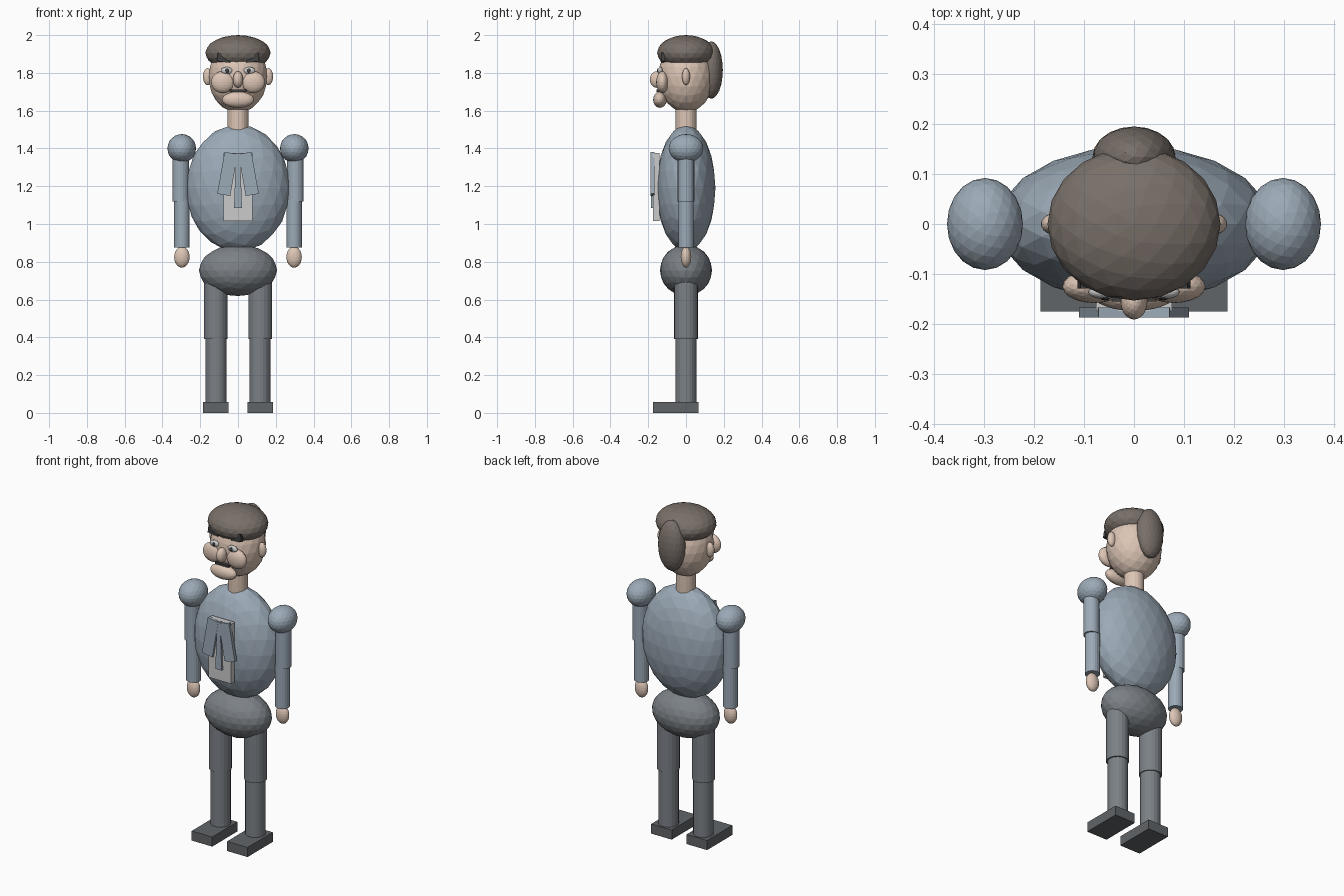
import bpy, math

if "Cube" in bpy.data.objects:
    bpy.data.objects.remove(bpy.data.objects["Cube"])

COLOURS = {
    "skin": (0.72, 0.56, 0.46, 1), "hair": (0.19, 0.16, 0.14, 1),
    "jacket": (0.33, 0.40, 0.47, 1), "trousers": (0.20, 0.22, 0.24, 1),
    "shoe": (0.12, 0.13, 0.14, 1), "cloth": (0.65, 0.65, 0.64, 1),
    "dark": (0.05, 0.05, 0.05, 1),
}
MATS = {}
for key, col in COLOURS.items():
    MATS[key] = bpy.data.materials.new(key)
    MATS[key].diffuse_color = col


def finish(name, mat):
    ob = bpy.context.object
    ob.name = name
    ob.data.materials.append(MATS[mat])
    return ob


def ball(name, mat, loc, radii, sub=3):
    bpy.ops.mesh.primitive_ico_sphere_add(subdivisions=sub, radius=1, location=loc)
    bpy.context.object.scale = radii
    return finish(name, mat)


def tube(name, mat, x, z0, z1, r, sides=20):
    bpy.ops.mesh.primitive_cylinder_add(vertices=sides, radius=r, depth=z1 - z0,
                                        location=(x, 0, (z0 + z1) / 2))
    return finish(name, mat)


def block(name, mat, loc, size, tilt=0):
    bpy.ops.mesh.primitive_cube_add(size=1, location=loc, rotation=(0, tilt, 0))
    bpy.context.object.scale = size
    return finish(name, mat)


# Body
ball("torso", "jacket", (0, 0, 1.19), (0.275, 0.156, 0.336))
ball("pelvis", "trousers", (0, 0, 0.755), (0.207, 0.138, 0.136))
tube("neck", "skin", 0, 1.48, 1.66, 0.056)

# Head and hair
ball("head", "skin", (0, 0, 1.78), (0.156, 0.147, 0.19))
ball("hair_cap", "hair", (0, 0, 1.906), (0.173, 0.153, 0.094))
ball("hair_back", "hair", (0, 0.134, 1.815), (0.083, 0.061, 0.152))

# Face
ball("nose", "skin", (0, -0.155, 1.765), (0.027, 0.036, 0.044))
ball("chin", "skin", (0, -0.138, 1.658), (0.085, 0.036, 0.043))
block("mouth", "dark", (0, -0.145, 1.706), (0.09, 0.02, 0.012))

# Shirt front and tie
block("shirt_front", "cloth", (0, -0.157, 1.195), (0.152, 0.034, 0.36))
tie = block("tie", "jacket", (0, -0.177, 1.23), (0.042, 0.018, 0.29))
for v in tie.data.vertices:
    if v.co.z > 0:
        v.co.x *= 0.5

# Mirrored parts
for side, s in (("left", 1), ("right", -1)):
    ball(f"{side}_ear", "skin", (s * 0.16, 0, 1.78), (0.026, 0.021, 0.045))
    ball(f"{side}_cheek", "skin", (s * 0.08, -0.125, 1.751), (0.063, 0.033, 0.058))
    ball(f"{side}_eye", "cloth", (s * 0.06, -0.136, 1.812), (0.031, 0.014, 0.019))
    ball(f"{side}_pupil", "dark", (s * 0.058, -0.147, 1.812), (0.011, 0.006, 0.012), 2)
    block(f"{side}_eyebrow", "dark", (s * 0.075, -0.12, 1.88), (0.07, 0.018, 0.045),
          -s * math.radians(8))
    block(f"{side}_lapel", "jacket", (s * 0.056, -0.177, 1.265), (0.07, 0.02, 0.225),
          -s * math.radians(10))

    # Arms
    ball(f"{side}_shoulder", "jacket", (s * 0.298, 0, 1.4), (0.076, 0.092, 0.076))
    tube(f"{side}_upper_arm", "jacket", s * 0.304, 1.12, 1.4, 0.044)
    tube(f"{side}_forearm", "jacket", s * 0.297, 0.875, 1.13, 0.041)
    ball(f"{side}_hand", "skin", (s * 0.297, 0, 0.825), (0.041, 0.028, 0.056))

    # Legs
    tube(f"{side}_thigh", "trousers", s * 0.118, 0.39, 0.72, 0.063)
    tube(f"{side}_shin", "trousers", s * 0.116, 0.05, 0.40, 0.056)
    block(f"{side}_shoe", "shoe", (s * 0.118, -0.055, 0.029), (0.137, 0.24, 0.058))

for m in bpy.data.materials:
    if m.users and not m.is_grease_pencil:
        m.use_nodes = True
        m.node_tree.nodes["Principled BSDF"].inputs["Base Color"].default_value = m.diffuse_color
